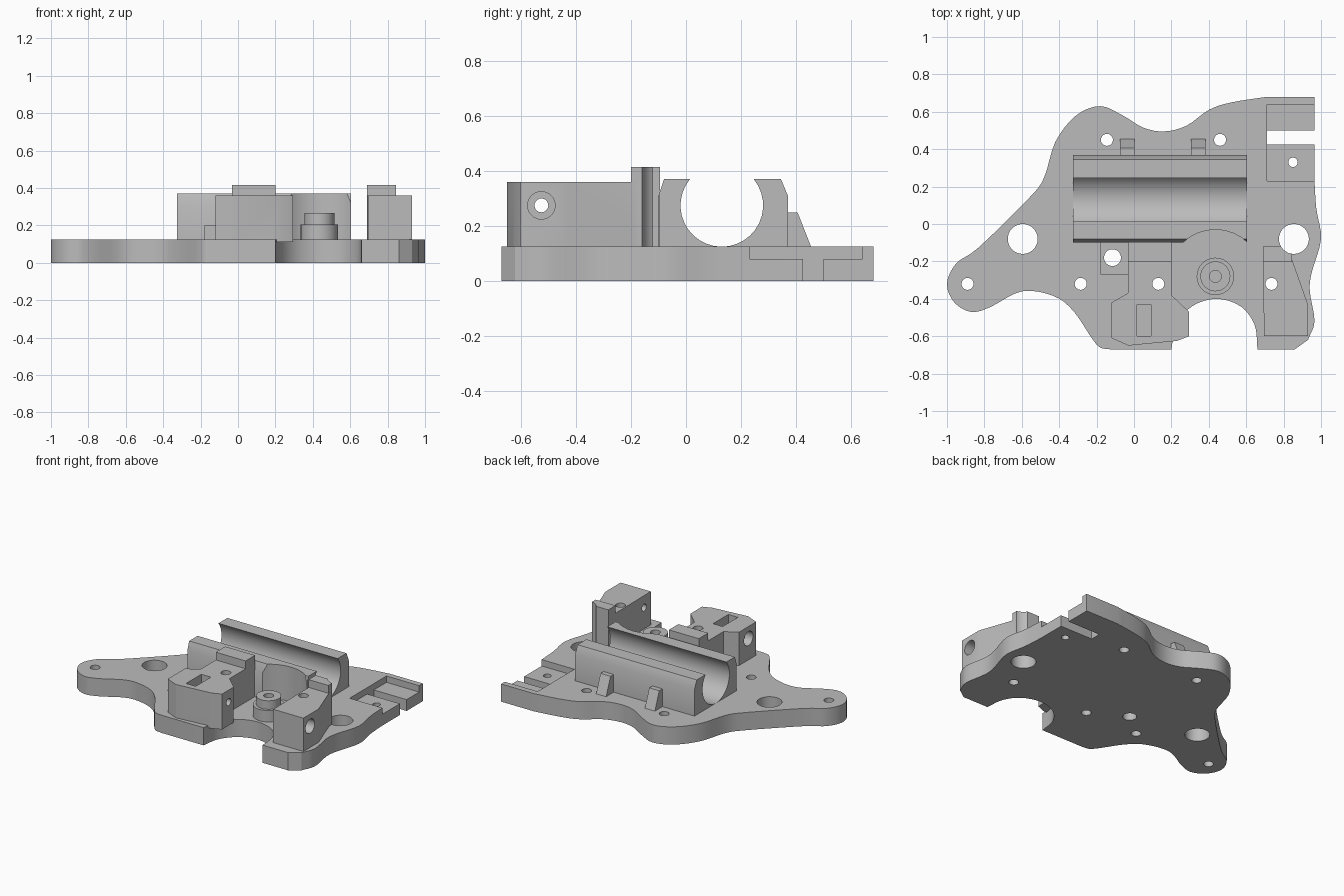
import bpy, bmesh
from math import sin, cos, pi, radians
from mathutils import Vector

if "Cube" in bpy.data.objects:
    bpy.data.objects.remove(bpy.data.objects["Cube"], do_unlink=True)

GREY = bpy.data.materials.new("plain_grey")
GREY.use_nodes = True
GREY.diffuse_color = (0.5, 0.5, 0.5, 1)
GREY.node_tree.nodes["Principled BSDF"].inputs["Base Color"].default_value = GREY.diffuse_color

TOP = 0.125      # upper face of the plate
BLOCK = 0.36     # height of the clamp blocks


def make(name, bm):
    bmesh.ops.recalc_face_normals(bm, faces=bm.faces)
    mesh = bpy.data.meshes.new(name)
    bm.to_mesh(mesh)
    bm.free()
    mesh.materials.append(GREY)
    obj = bpy.data.objects.new(name, mesh)
    bpy.context.collection.objects.link(obj)
    return obj


def prism(name, points, low, high, axis="z"):
    """Extrude a closed outline: (x, y) along z, or (y, z) along x."""
    bm = bmesh.new()
    place = (lambda a, b: (a, b, low)) if axis == "z" else (lambda a, b: (low, a, b))
    face = bm.faces.new([bm.verts.new(place(*p)) for p in points])
    new = bmesh.ops.extrude_face_region(bm, geom=[face])["geom"]
    step = Vector((0, 0, high - low)) if axis == "z" else Vector((high - low, 0, 0))
    bmesh.ops.translate(bm, vec=step, verts=[v for v in new if isinstance(v, bmesh.types.BMVert)])
    return make(name, bm)


def disc(cx, cy, r, n=32):
    return [(cx + r * cos(2 * pi * i / n), cy + r * sin(2 * pi * i / n)) for i in range(n)]


def box(name, x0, x1, y0, y1, z0, z1):
    return prism(name, [(x0, y0), (x1, y0), (x1, y1), (x0, y1)], z0, z1)


def boolean(obj, other, operation="DIFFERENCE"):
    mod = obj.modifiers.new("shape", "BOOLEAN")
    mod.object, mod.operation, mod.solver = other, operation, "EXACT"
    bpy.context.view_layer.update()
    graph = bpy.context.evaluated_depsgraph_get()
    mesh = bpy.data.meshes.new_from_object(obj.evaluated_get(graph))
    obj.modifiers.clear()
    obj.data = mesh
    bpy.data.objects.remove(other, do_unlink=True)


def drill(obj, x, y, r, low=-1, high=1):
    boolean(obj, prism("cutter", disc(x, y, r), low, high))


def cross_drill(obj, r, x0, x1):
    boolean(obj, prism("cutter", disc(-0.525, 0.275, r), x0, x1, "x"))


def spline(points, steps=4):
    """Smooth curve through the points, with free ends."""
    p = [Vector(q) for q in points]
    p = [2 * p[0] - p[1]] + p + [2 * p[-1] - p[-2]]
    out = []
    for a, b, c, d in zip(p, p[1:], p[2:], p[3:]):
        for i in range(steps):
            t = i / steps
            out.append((2 * b + (c - a) * t + (2 * a - 5 * b + 4 * c - d) * t * t
                        + (3 * b - a - 3 * c + d) * t ** 3) / 2)
    return [tuple(v) for v in out] + [tuple(points[-1])]


# Base plate: smooth left and back edge, right edge, front arch
left_back = [(-0.13, -0.67), (-0.2, -0.645), (-0.32, -0.47), (-0.43, -0.385), (-0.6, -0.36),
             (-0.77, -0.445), (-0.87, -0.47), (-0.96, -0.42), (-1, -0.32), (-0.95, -0.21),
             (-0.83, -0.125), (-0.56, 0.14), (-0.48, 0.25), (-0.42, 0.44), (-0.31, 0.58),
             (-0.18, 0.63), (-0.06, 0.58), (0.05, 0.515), (0.16, 0.495), (0.28, 0.525),
             (0.4, 0.61), (0.52, 0.65), (0.71, 0.68)]
right_edge = [(0.965, 0.23), (0.975, 0.08), (1, -0.08), (0.95, -0.26), (0.94, -0.36),
              (0.965, -0.52), (0.93, -0.62)]
front_arch = [(0.66, -0.67), (0.645, -0.54), (0.57, -0.44), (0.44, -0.4), (0.31, -0.44),
              (0.225, -0.54), (0.2, -0.67)]
outline = spline(left_back) + [(0.965, 0.68)] + spline(right_edge) + [(0.86, -0.67)] + spline(front_arch)
plate = prism("base_plate", outline, 0, TOP)
boolean(plate, box("cutter", 0.71, 1.2, 0.23, 0.64, 0.08, 0.3))     # shallow ledge
boolean(plate, box("cutter", 0.71, 1.2, 0.425, 0.5, -0.1, 0.3))     # open slot
for x in (-0.595, 0.855):
    drill(plate, x, -0.08, 0.08)
for x, y in ((-0.145, 0.45), (0.46, 0.45), (-0.89, -0.32), (-0.285, -0.32), (0.13, -0.32), (0.735, -0.32)):
    drill(plate, x, y, 0.032)
drill(plate, 0.85, 0.33, 0.025)
drill(plate, -0.115, -0.18, 0.045)

# Bearing cradle with an open-topped round bore
bore = []
for i in range(25):
    a = radians(140.7 + (399.3 - 140.7) * i / 24)
    bore.append((0.13 + 0.15 * cos(a), 0.275 + 0.15 * sin(a)))
profile = [(-0.1, 0.11), (-0.1, 0.31), (-0.08, 0.37)] + bore + [(0.345, 0.37), (0.37, 0.31), (0.37, 0.11)]
cradle = prism("bearing_cradle", profile, -0.325, 0.605, "x")
drill(cradle, 0.435, -0.28, 0.25)

# Support ribs behind the cradle
for side, x in (("right", -0.075), ("left", 0.305)):
    prism(side + "_rib", [(0.36, 0.11), (0.36, 0.25), (0.405, 0.25), (0.46, 0.11)], x, x + 0.078, "x")

# Right clamp block: stepped, undercut on its inner side, with nut slot
right_block = prism("right_clamp_block",
                    [(-0.033, -0.095), (0.2, -0.095), (0.2, -0.38), (0.295, -0.47), (0.295, -0.6),
                     (0.23, -0.625), (-0.03, -0.65), (-0.12, -0.61), (-0.12, -0.42), (-0.033, -0.37)],
                    0.11, BLOCK)
wedge = prism("cutter", [(0.18, 0), (0.18, TOP), (0.298, BLOCK), (0.4, BLOCK + 0.1), (0.4, 0)], 0, 1)
for v in wedge.data.vertices:       # stand the wedge up along the depth axis
    x, z, d = v.co
    v.co = (x, -0.38 - 0.4 * d, z)
wedge.data.flip_normals()
boolean(right_block, wedge)
boolean(right_block, box("right_tab", -0.033, 0.2, -0.2, -0.095, 0.2, 0.415), "UNION")
boolean(right_block, box("cutter", 0.015, 0.09, -0.6, -0.43, 0.2, 0.6))
drill(right_block, 0.13, -0.32, 0.032)
cross_drill(right_block, 0.025, -0.4, 0.5)
cross_drill(right_block, 0.05, -0.4, -0.06)

# Low pad beside the right block
pad = box("low_pad", -0.18, -0.03, -0.27, -0.095, 0.11, 0.2)
drill(pad, -0.115, -0.18, 0.045)

# Left clamp block, clipped by the large hole
left_block = prism("left_clamp_block",
                   [(0.69, -0.12), (0.845, -0.12), (0.845, -0.19), (0.93, -0.43), (0.93, -0.6), (0.695, -0.6)],
                   0.11, BLOCK)
boolean(left_block, box("left_tab", 0.69, 0.845, -0.2, -0.12, 0.2, 0.415), "UNION")
drill(left_block, 0.855, -0.08, 0.08)
drill(left_block, 0.735, -0.32, 0.032)
cross_drill(left_block, 0.025, 0.5, 1.2)
cross_drill(left_block, 0.05, 0.85, 1.2)

# Stepped round boss
boss = prism("boss_base", disc(0.435, -0.28, 0.1), 0.11, 0.205)
collar = prism("boss_collar", disc(0.435, -0.28, 0.08), 0.2, 0.265)
for part in (boss, collar):
    drill(part, 0.435, -0.28, 0.032)

# Smooth the curved walls, keep hard edges
bpy.ops.object.select_all(action="DESELECT")
for obj in bpy.context.collection.objects:
    if obj.type == "MESH":
        obj.select_set(True)
        bpy.context.view_layer.objects.active = obj
bpy.ops.object.shade_smooth_by_angle(angle=radians(25))
